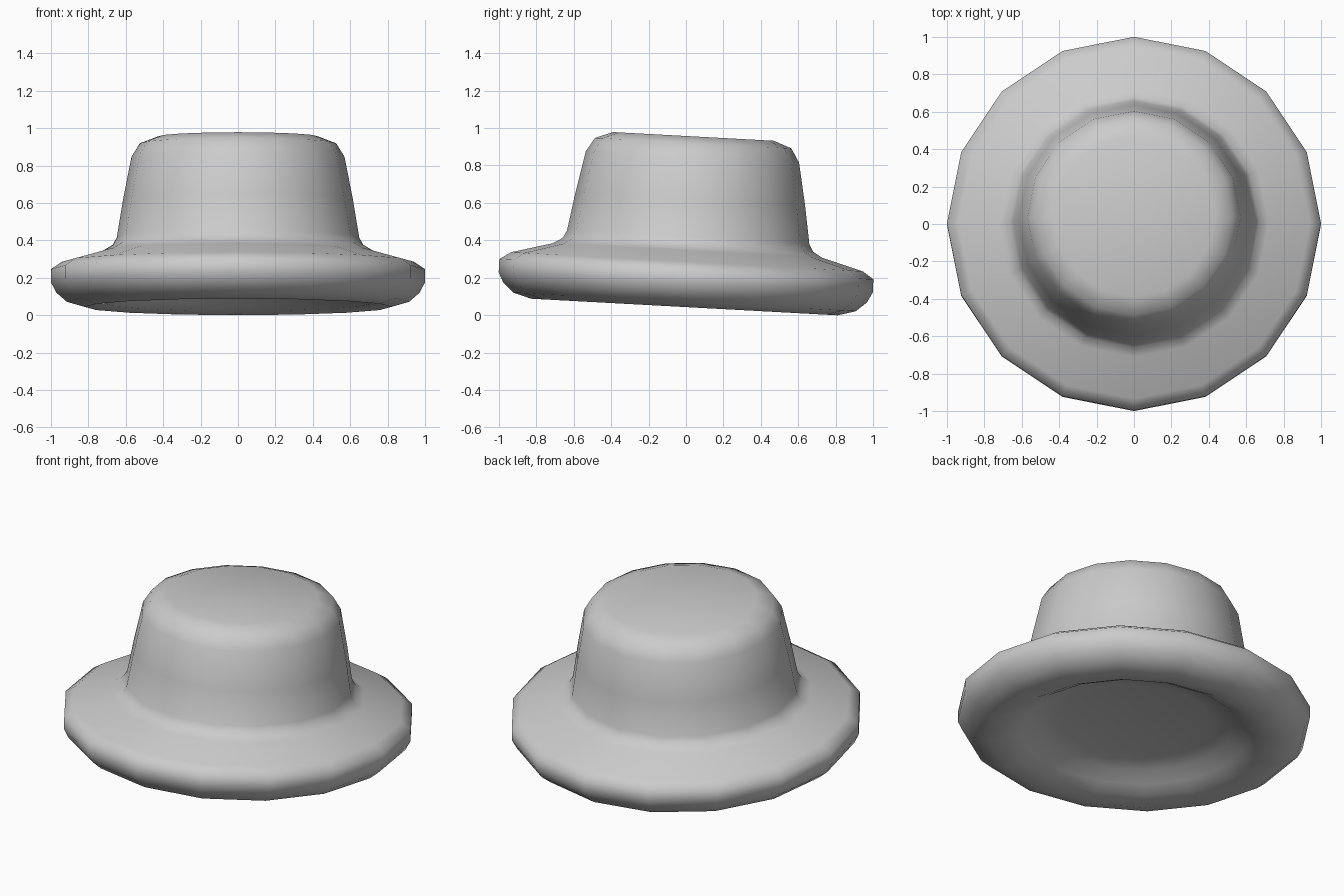
import bpy, bmesh, math
from mathutils import Matrix, Vector

if "Cube" in bpy.data.objects:
    bpy.data.objects.remove(bpy.data.objects["Cube"])

SIDES = 16
TILT = math.radians(-3.1)

# Half profile (radius, height) from the crown top, over the brim, into the hollow underside
profile = [
    (0.43, 0.96), (0.525, 0.924), (0.57, 0.85), (0.615, 0.62), (0.648, 0.42),
    (0.67, 0.38), (0.72, 0.35), (0.94, 0.29), (1.0, 0.25), (1.0, 0.18),
    (0.972, 0.125), (0.915, 0.075), (0.82, 0.048),
    (0.71, 0.065), (0.64, 0.10), (0.56, 0.15), (0.44, 0.175),
]
top_height, hollow_height = 0.957, 0.18

bm = bmesh.new()


def ring(radius, height):
    return [bm.verts.new((radius * math.cos(2 * math.pi * i / SIDES),
                          radius * math.sin(2 * math.pi * i / SIDES), height))
            for i in range(SIDES)]


def fan(verts, height):
    centre = bm.verts.new((0, 0, height))
    for i in range(SIDES):
        bm.faces.new((verts[i], verts[(i + 1) % SIDES], centre))


# Lathe the crown and brim
rings = [ring(r, z) for r, z in profile]
for a, b in zip(rings, rings[1:]):
    for i in range(SIDES):
        j = (i + 1) % SIDES
        bm.faces.new((a[i], b[i], b[j], a[j]))

# Close the crown top and the underside recess
fan(rings[0], top_height)
fan(rings[-1], hollow_height)
bmesh.ops.recalc_face_normals(bm, faces=bm.faces)

# Tip the hat slightly toward the back and rest it on the ground
bmesh.ops.rotate(bm, verts=bm.verts, cent=(0, 0, 0.21),
                 matrix=Matrix.Rotation(TILT, 3, 'X'))
lowest = min(v.co.z for v in bm.verts)
bmesh.ops.translate(bm, verts=bm.verts, vec=Vector((0, 0, -lowest)))

for face in bm.faces:
    face.smooth = True
mesh = bpy.data.meshes.new("hat")
bm.to_mesh(mesh)
bm.free()
hat = bpy.data.objects.new("hat", mesh)
bpy.context.collection.objects.link(hat)
